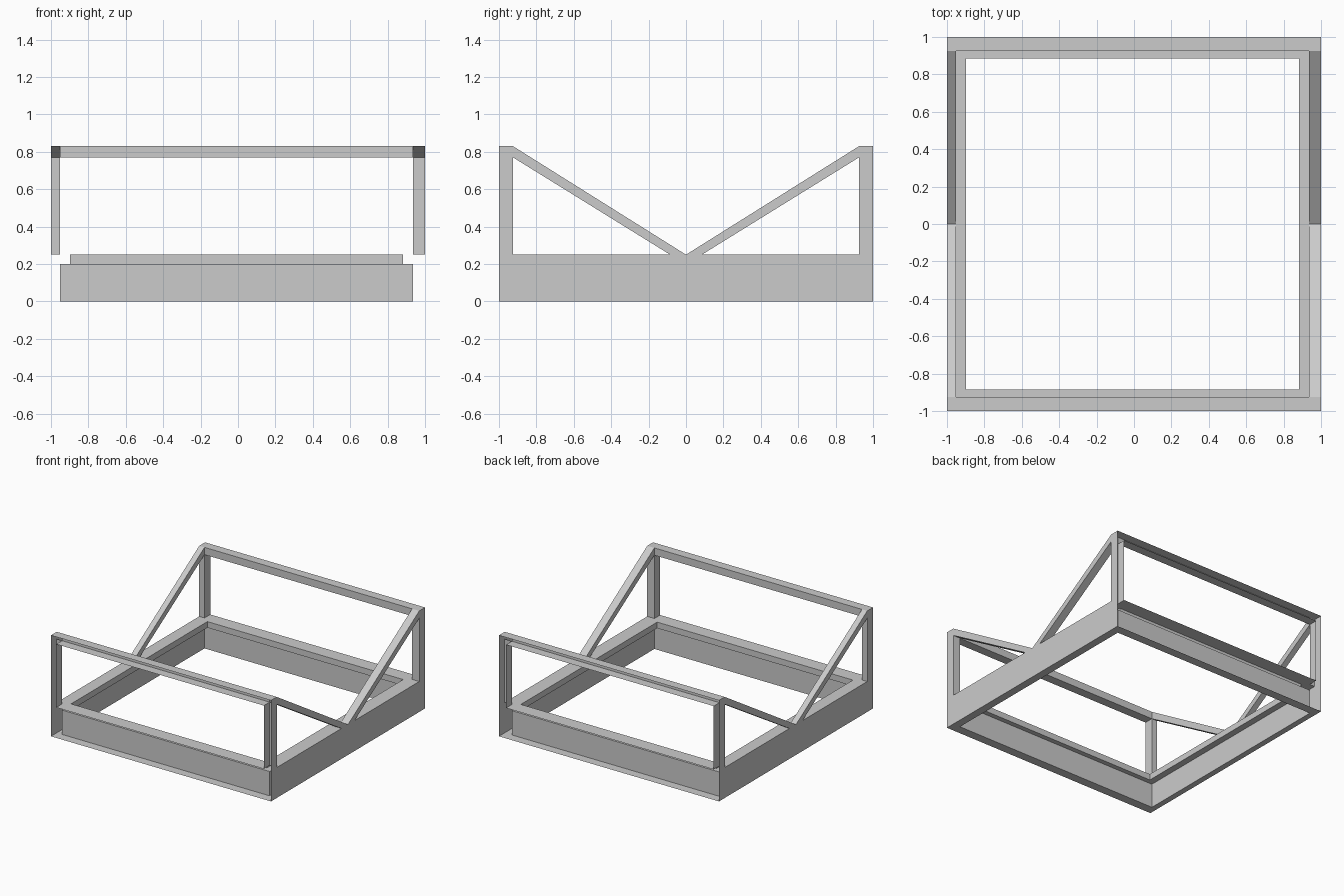
import bpy, bmesh
from mathutils import Vector

if "Cube" in bpy.data.objects:
    bpy.data.objects.remove(bpy.data.objects["Cube"])

# Key planes: outer edge 1, tube inner faces, lip inner faces
XI = {-1: -0.952, 1: 0.935}
XL = {-1: -0.898, 1: 0.882}
YI, YL = 0.925, 0.885
ZS, ZB, ZR, ZT = 0.20, 0.25, 0.77, 0.83
FOOT = 0.085


class Part:
    """Open sheet-metal shell made of flat panels facing a given way."""
    def __init__(self, name):
        self.name, self.bm = name, bmesh.new()

    def face(self, pts, facing):
        f = self.bm.faces.new([self.bm.verts.new(p) for p in pts])
        f.normal_update()
        if f.normal.dot(Vector(facing)) < 0:
            f.normal_flip()

    def flat_x(self, x, yz, d):
        self.face([(x, y, z) for y, z in yz], (d, 0, 0))

    def flat_y(self, y, x0, x1, z0, z1, d):
        self.face([(x0, y, z0), (x1, y, z0), (x1, y, z1), (x0, y, z1)], (0, d, 0))

    def flat_z(self, z, x0, x1, y0, y1, d):
        self.face([(x0, y0, z), (x1, y0, z), (x1, y1, z), (x0, y1, z)], (0, 0, d))

    def finish(self):
        bmesh.ops.remove_doubles(self.bm, verts=self.bm.verts, dist=1e-4)
        me = bpy.data.meshes.new(self.name)
        self.bm.to_mesh(me)
        self.bm.free()
        ob = bpy.data.objects.new(self.name, me)
        bpy.context.collection.objects.link(ob)


def rect(a0, a1, b0, b1):
    return [(a0, b0), (a1, b0), (a1, b1), (a0, b1)]


# Base: hollow frame with an inner lip, open along the front and back
base = Part("base_frame")
for s in (-1, 1):
    # side runs
    base.flat_x(s, rect(-1, 1, 0, ZB), s)
    base.flat_x(XI[s], rect(-YI, YI, 0, ZS), -s)
    base.flat_x(XL[s], rect(-YL, YL, ZS, ZB), -s)
    base.flat_z(ZS, XI[s], XL[s], -YI, YI, -1)
    base.flat_z(0, XI[s], s, -1, 1, -1)
    base.flat_z(ZB, XI[s], XL[s], -YL, YL, 1)
    for t in (-1, 1):
        base.flat_z(ZB, XI[s], s, t * FOOT, t * YI, 1)
    # front and back runs
    base.flat_y(s * YI, XI[-1], XI[1], 0, ZS, -s)
    base.flat_y(s * YL, XL[-1], XL[1], ZS, ZB, -s)
    base.flat_z(ZS, XL[-1], XL[1], s * YL, s * YI, -1)
    base.flat_z(0, XI[-1], XI[1], s * YI, s, -1)
    base.flat_z(ZB, XI[-1], XI[1], s * YL, s, 1)
base.finish()

for t, end in ((-1, "front"), (1, "back")):
    # Top rail: channel open to the outside
    rail = Part(end + "_rail")
    rail.flat_z(ZT, -1, 1, t * YI, t, 1)
    rail.flat_z(ZR, XI[-1], XI[1], t * YI, t, -1)
    rail.flat_y(t * YI, XI[-1], XI[1], ZR, ZT, -t)
    rail.finish()

    for s, side in ((-1, "left"), (1, "right")):
        # Corner post: channel open to the outside
        post = Part(f"{end}_{side}_post")
        post.flat_x(s, rect(t * YI, t, ZB, ZT), s)
        post.flat_x(XI[s], rect(t * YI, t, ZB, ZR), -s)
        post.flat_y(t * YI, XI[s], s, ZB, ZR, -t)
        post.finish()

        # Sloping brace: hollow tube from the rail to mid base
        brace = Part(f"{end}_{side}_brace")
        prof = [(t * YI, ZR), (t * YI, ZT), (0, ZB), (t * FOOT, ZB)]
        brace.flat_x(s, prof, s)
        brace.flat_x(XI[s], prof, -s)
        for (p, q), d in (((prof[1], prof[2]), 1), ((prof[0], prof[3]), -1)):
            brace.face([(s, *p), (s, *q), (XI[s], *q), (XI[s], *p)], (0, 0, d))
        brace.finish()
